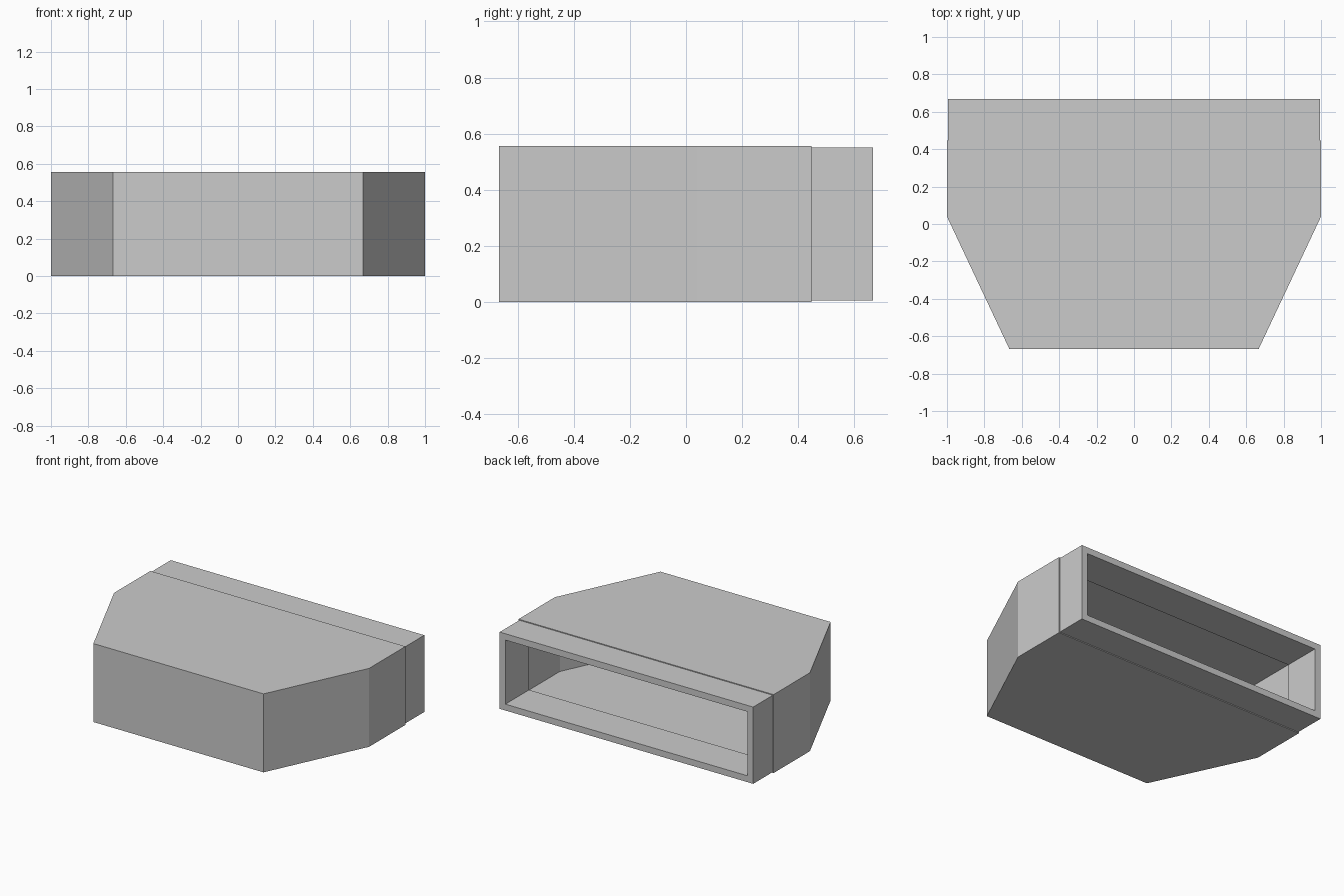
import bpy, bmesh

if "Cube" in bpy.data.objects:
    bpy.data.objects.remove(bpy.data.objects["Cube"])

H = 0.556      # overall height
T = 0.045      # wall thickness
S = 0.006      # step down to the rear collar

# Cross-section stations (y, half width, inset from top and bottom):
# outside from front to rear rim, then back along the inside
STATIONS = [
    (-0.667, 0.667, 0),
    (0.04, 1.0, 0),
    (0.447, 1.0, 0),
    (0.447, 1.0 - S, S),
    (0.667, 1.0 - S, S),
    (0.667, 1.0 - S - T, S + T),
    (0.447 - T, 1.0 - S - T, S + T),
    (0.447 - T, 1.0 - T, T),
    (0.05, 1.0 - T, T),
    (-0.667 + T, 0.6385, T),
]


def ring(bm, y, w, inset):
    lo, hi = inset, H - inset
    return [bm.verts.new((x, y, z)) for x, z in ((-w, lo), (w, lo), (w, hi), (-w, hi))]


# Hollow housing, open at the back
bm = bmesh.new()
rings = [ring(bm, *s) for s in STATIONS]
for a, b in zip(rings, rings[1:]):
    for i in range(4):
        j = (i + 1) % 4
        bm.faces.new((a[i], a[j], b[j], b[i]))

# Front wall, outer and inner faces
bm.faces.new(rings[0])
bm.faces.new(rings[-1])
bmesh.ops.recalc_face_normals(bm, faces=bm.faces)

mesh = bpy.data.meshes.new("housing_shell")
bm.to_mesh(mesh)
bm.free()
bpy.context.collection.objects.link(bpy.data.objects.new("housing_shell", mesh))
